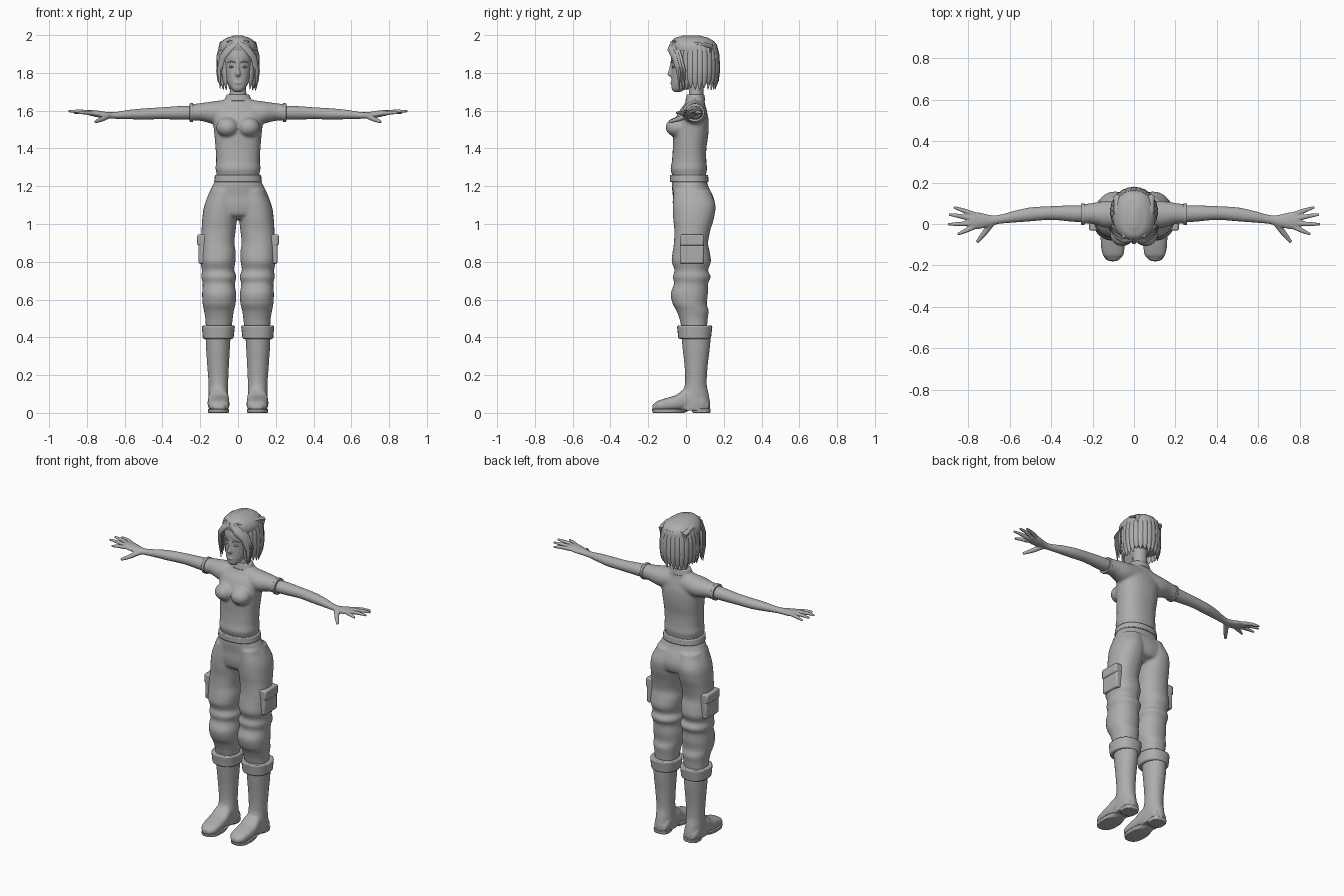
import bpy, bmesh, math, random
from mathutils import Vector, Matrix

random.seed(4)
grey = bpy.data.materials.new("plain_grey")
grey.diffuse_color = (0.42, 0.42, 0.42, 1)
AXES = {"x": lambda t, a, b: (t, a, b), "y": lambda t, a, b: (a, t, b), "z": lambda t, a, b: (a, b, t)}


def skin(bm, rings):
    """Bridge a list of closed point rings and cap both ends."""
    vs = [[bm.verts.new(p) for p in r] for r in rings]
    n = len(vs[0])
    for r, q in zip(vs, vs[1:]):
        for i in range(n):
            bm.faces.new((r[i], r[(i + 1) % n], q[(i + 1) % n], q[i]))
    bm.faces.new(vs[0])
    bm.faces.new(vs[-1])


def loft(bm, rows, axis="z", s=1, n=28, power=2.0, steps=4):
    """Rows are (position, a0, a1, b0, b1) bounds of rounded sections; s=-1 mirrors in x."""
    fine = []
    for i in range(len(rows) - 1):
        p0, p1, p2, p3 = (rows[max(i - 1, 0)], rows[i], rows[i + 1], rows[min(i + 2, len(rows) - 1)])
        for k in range(steps):
            u = k / steps
            row = [p1[0] + (p2[0] - p1[0]) * u]
            for a, b, c, d in list(zip(p0, p1, p2, p3))[1:]:
                row.append(0.5 * (2 * b + (c - a) * u + (2 * a - 5 * b + 4 * c - d) * u * u
                                  + (3 * b - a - 3 * c + d) * u ** 3))
            fine.append(row)
    fine.append(rows[-1])
    rings = []
    for t, a0, a1, b0, b1 in fine:
        ring = []
        for j in range(n):
            w = math.tau * j / n
            c, d = math.cos(w), math.sin(w)
            a = (a0 + a1) / 2 + (a1 - a0) / 2 * math.copysign(abs(c) ** (2 / power), c)
            b = (b0 + b1) / 2 + (b1 - b0) / 2 * math.copysign(abs(d) ** (2 / power), d)
            x, y, z = AXES[axis](t, a, b)
            ring.append((x * s, y, z))
        rings.append(ring)
    skin(bm, rings)


def tube(bm, pts, sizes, normal, n=8):
    """Tapered strand along points; sizes are (half width, half thickness)."""
    pts = [Vector(p) for p in pts]
    rings = []
    for i, (p, (w, h)) in enumerate(zip(pts, sizes)):
        tan = (pts[min(i + 1, len(pts) - 1)] - pts[max(i - 1, 0)]).normalized()
        side = tan.cross(Vector(normal)).normalized()
        up = side.cross(tan)
        rings.append([p + side * w * math.cos(math.tau * j / n) + up * h * math.sin(math.tau * j / n)
                      for j in range(n)])
    skin(bm, rings)


def ball(bm, centre, radii):
    m = Matrix.Translation(centre) @ Matrix.Diagonal((*radii, 1))
    bmesh.ops.create_uvsphere(bm, u_segments=20, v_segments=12, radius=1, matrix=m)


def box(bm, lo, hi):
    c = [(a + b) / 2 for a, b in zip(lo, hi)]
    d = [b - a for a, b in zip(lo, hi)]
    bmesh.ops.create_cube(bm, size=1, matrix=Matrix.Translation(c) @ Matrix.Diagonal((*d, 1)))


def finish(bm, name, voxel=0, bevel=0, smooth=4):
    bmesh.ops.recalc_face_normals(bm, faces=bm.faces[:])
    me = bpy.data.meshes.new(name)
    bm.to_mesh(me)
    bm.free()
    ob = bpy.data.objects.new(name, me)
    bpy.context.collection.objects.link(ob)
    me.materials.append(grey)
    if voxel:
        r = ob.modifiers.new("blend", "REMESH")
        r.mode, r.voxel_size, r.use_smooth_shade = "VOXEL", voxel, True
        m = ob.modifiers.new("soften", "SMOOTH")
        m.factor, m.iterations = 0.5, smooth
    if bevel:
        b = ob.modifiers.new("bevel", "BEVEL")
        b.width, b.segments = bevel, 2
    bpy.ops.object.select_all(action="DESELECT")
    ob.select_set(True)
    bpy.context.view_layer.objects.active = ob
    bpy.ops.object.shade_smooth_by_angle(angle=math.radians(40))
    return ob


def sym(rows):
    return [(z, -w, w, a, b) for z, w, a, b in rows]


# Shirt: torso, bust and short sleeves blended together
bm = bmesh.new()
loft(bm, sym([(1.245, .112, -.07, .105), (1.275, .115, -.078, .108), (1.29, .12, -.082, .112), (1.33, .116, -.075, .108),
              (1.4, .119, -.07, .108), (1.47, .125, -.07, .118), (1.55, .132, -.06, .12), (1.6, .13, -.035, .11),
              (1.64, .1, -.005, .1), (1.67, .062, .003, .097)]), power=2.3)
for s in (1, -1):
    ball(bm, (s * .056, -.048, 1.512), (.06, .06, .052))
    loft(bm, [(.04, -.01, .11, 1.53, 1.66), (.13, -.02, .112, 1.53, 1.65), (.2, .0, .102, 1.546, 1.64),
              (.252, .0, .095, 1.545, 1.635)], "x", s)
finish(bm, "shirt", voxel=.008, smooth=6)

# Sleeve hems, collar and waistband
bm = bmesh.new()
for s in (1, -1):
    loft(bm, [(.238, -.004, .099, 1.541, 1.64), (.256, -.004, .098, 1.541, 1.639)], "x", s, steps=1)
finish(bm, "sleeve_hems", bevel=.002)
bm = bmesh.new()
loft(bm, sym([(1.65, .075, -.004, .102), (1.685, .06, .004, .097)]), steps=1)
finish(bm, "collar", bevel=.004)
bm = bmesh.new()
loft(bm, sym([(1.222, .127, -.086, .12), (1.26, .122, -.086, .117)]), steps=1, power=2.3)
finish(bm, "waistband", bevel=.005)

# Baggy trousers with folds
bm = bmesh.new()
loft(bm, sym([(1.25, .115, -.075, .108), (1.2, .136, -.075, .118), (1.15, .16, -.07, .142), (1.1, .174, -.07, .154),
              (1.05, .15, -.06, .14), (1.025, .08, -.03, .09)]), power=2.2)
for s in (1, -1):
    loft(bm, [(1.18, .0, .146, -.066, .13), (1.1, .0, .178, -.07, .156), (1.03, .005, .189, -.068, .148),
              (.97, .012, .193, -.062, .13), (.9, .019, .198, -.064, .117), (.85, .012, .2, -.071, .126),
              (.8, .014, .2, -.076, .132), (.755, .02, .191, -.061, .117), (.72, .008, .195, -.07, .131),
              (.685, .017, .187, -.064, .117), (.63, .01, .19, -.081, .116), (.575, .013, .187, -.07, .11),
              (.54, .022, .18, -.05, .12), (.5, .028, .173, -.035, .115), (.43, .035, .17, -.02, .11)], s=s, power=2.2)
finish(bm, "trousers", voxel=.007, smooth=4)

# Rolled cuffs
bm = bmesh.new()
for s in (1, -1):
    loft(bm, [(.392, .024, .186, -.04, .132), (.462, .016, .192, -.048, .14)], s=s, steps=1, power=2.3)
finish(bm, "trouser_cuffs", bevel=.007)

# Thigh pockets with flaps
bm = bmesh.new()
for s in (1, -1):
    for lo, hi, out in ((.79, .9, .209), (.885, .945, .216)):
        xs = sorted((s * .165, s * out))
        box(bm, (xs[0], -.032, lo), (xs[1], .095, hi))
finish(bm, "thigh_pockets", bevel=.009)

# Boots: shaft and foot blended, with separate soles
bm = bmesh.new()
for s in (1, -1):
    loft(bm, [(.43, .038, .172, -.025, .13), (.36, .042, .17, -.02, .128), (.25, .048, .163, -.008, .115),
              (.15, .052, .156, -.006, .11), (.09, .051, .156, -.03, .122), (.04, .05, .156, -.05, .129),
              (.012, .052, .154, -.05, .126)], s=s)
    loft(bm, [(.12, .065, .14, .01, .06), (.09, .053, .152, .01, .1), (.0, .049, .156, .012, .13),
              (-.05, .046, .161, .012, .096), (-.1, .045, .159, .01, .08), (-.15, .051, .15, .01, .064),
              (-.178, .075, .126, .014, .044)], "y", s, power=2.6)
finish(bm, "boots", voxel=.006)
bm = bmesh.new()
for s in (1, -1):
    loft(bm, [(0, .056, .15, .035, .128), (.022, .053, .153, .03, .131)], s=s, steps=1, power=2.8)
    loft(bm, [(0, .049, .157, -.176, -.01), (.02, .046, .16, -.181, .03)], s=s, steps=1, power=2.5)
finish(bm, "boot_soles", bevel=.003)

# Arms and open hands
bm = bmesh.new()
FINGERS = [((.775, .048, 1.588), (.825, .066, 1.592), (.87, .081, 1.589)),
           ((.785, .026, 1.59), (.84, .038, 1.597), (.893, .046, 1.597)),
           ((.785, .002, 1.589), (.84, .0, 1.597), (.898, -.001, 1.597)),
           ((.775, -.016, 1.586), (.815, -.034, 1.59), (.85, -.05, 1.588)),
           ((.685, .005, 1.573), (.72, -.042, 1.555), (.757, -.088, 1.54))]
for s in (1, -1):
    loft(bm, [(.2, .01, .088, 1.555, 1.625), (.28, .01, .09, 1.552, 1.626), (.4, .02, .086, 1.555, 1.618),
              (.5, .013, .08, 1.553, 1.612), (.58, .007, .063, 1.555, 1.604), (.65, .001, .044, 1.557, 1.593),
              (.69, -.01, .043, 1.559, 1.593), (.74, -.023, .054, 1.564, 1.6), (.785, -.025, .058, 1.574, 1.603),
              (.802, -.01, .045, 1.58, 1.599)], "x", s)
    for k, f in enumerate(FINGERS):
        r = .016 if k == 4 else .0125
        tube(bm, [(x * s, y, z) for x, y, z in f], [(r, r), (r * .9, r * .85), (r * .5, r * .5)], (0, 0, 1), 10)
finish(bm, "arms_and_hands", voxel=.0045, smooth=3)

# Head and neck with nose and lips
bm = bmesh.new()
loft(bm, sym([(1.62, .056, .01, .1), (1.67, .046, .014, .093), (1.73, .043, .015, .092), (1.8, .043, .015, .09)]))
loft(bm, sym([(1.7, .022, -.066, -.025), (1.715, .037, -.076, .005), (1.75, .058, -.078, .06), (1.79, .07, -.078, .11),
              (1.84, .079, -.076, .135), (1.89, .082, -.079, .145), (1.94, .078, -.065, .14), (1.97, .05, -.03, .1)]),
     power=2.2)
loft(bm, sym([(1.865, .007, -.082, -.06), (1.82, .009, -.09, -.06), (1.79, .014, -.099, -.06), (1.78, .009, -.085, -.06)]),
     n=14)
ball(bm, (0, -.076, 1.747), (.02, .007, .007))
finish(bm, "head_and_neck", voxel=.0045, smooth=3)

# Eyes and brows
bm = bmesh.new()
for s in (1, -1):
    ball(bm, (s * .034, -.066, 1.832), (.014, .009, .006))
    tube(bm, [(s * .014, -.077, 1.855), (s * .034, -.073, 1.861), (s * .054, -.062, 1.855)],
         [(.003, .003), (.004, .004), (.002, .002)], (0, -1, 0))
finish(bm, "eyes_and_brows")

# Hair: rounded crown and back volume
bm = bmesh.new()
loft(bm, sym([(1.915, .104, -.076, .168), (1.94, .102, -.08, .166), (1.965, .088, -.076, .15), (1.985, .062, -.058, .12),
              (1.997, .025, -.02, .075)]), power=2.2)
loft(bm, sym([(1.775, .094, .0, .15), (1.82, .101, -.02, .163), (1.88, .105, -.03, .17), (1.93, .103, -.04, .168)]))
finish(bm, "hair_crown")

# Hair locks: hanging strands around the sides and back
bm = bmesh.new()
N = 21
for i in range(N):
    a = math.radians(-48 + 276 * i / (N - 1))
    d = Vector((math.cos(a) * .104, math.sin(a) * .108, 0))
    c = Vector((0, .06, 0))
    tip = 1.705 + random.uniform(0, .035)
    path = [c + d * k + Vector((0, 0, z)) for k, z in ((.9, 1.95), (1.0, 1.89), (1.02, 1.81), (.98, 1.76), (.9, tip))]
    tube(bm, path, [(.012, .006), (.02, .01), (.021, .01), (.016, .008), (.002, .002)], d)
# Fringe locks swept from the parting down each cheek
for s in (1, -1):
    for k in range(3):
        o = k * .014
        path = [(s * .004, -.074 + o, 1.962 + o / 2), (s * .045, -.086 + o, 1.93 + o / 2), (s * .082, -.062 + o, 1.885),
                (s * .099, -.04 + o, 1.81), (s * .094, -.035 + o, 1.715 + o)]
        tube(bm, path, [(.012, .008), (.02, .009), (.02, .011), (.015, .009), (.002, .002)], (s * .5, -.8, .2))
# Layered top locks running from front to nape
for i in range(7):
    x = (i - 3) / 3
    path = [(x * .045, -.065, 1.968), (x * .068, .0, 1.985 - .025 * x * x), (x * .082, .07, 1.984 - .025 * x * x),
            (x * .085, .135, 1.955 - .015 * x * x), (x * .088, .168 - .04 * x * x, 1.905)]
    tube(bm, path, [(.009, .005), (.017, .01), (.018, .011), (.016, .009), (.005, .003)], (x * .5, .2, 1))
finish(bm, "hair_locks")
